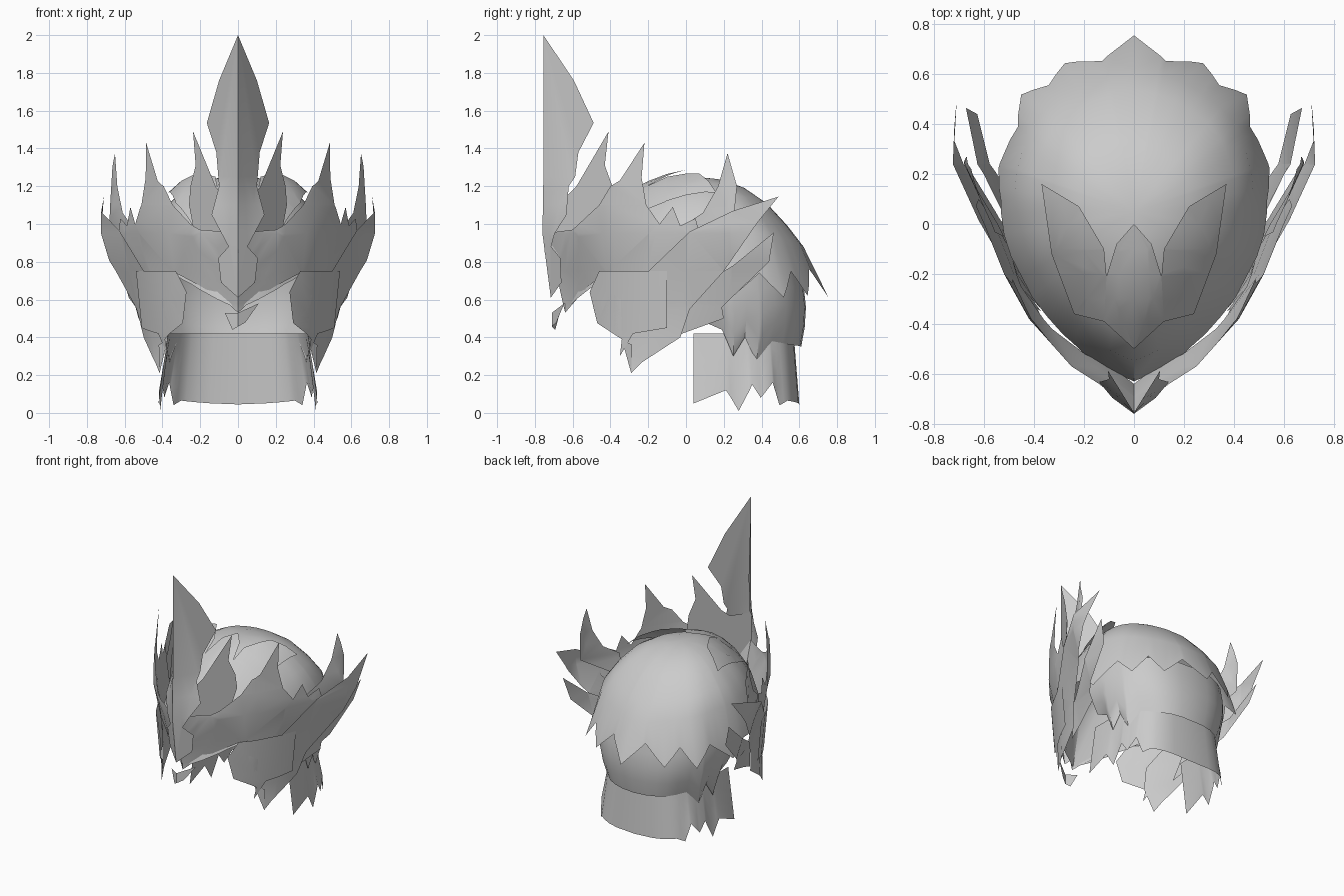
import bpy, bmesh, math

if "Cube" in bpy.data.objects:
    bpy.data.objects.remove(bpy.data.objects["Cube"], do_unlink=True)

GREY = (0.6, 0.6, 0.6, 1)
mat = bpy.data.materials.new("plain grey")
mat.use_nodes = True
mat.diffuse_color = GREY
mat.node_tree.nodes["Principled BSDF"].inputs["Base Color"].default_value = GREY


def interp(table, t):
    """Piecewise linear lookup."""
    if t <= table[0][0]:
        return table[0][1]
    for (a, p), (b, q) in zip(table, table[1:]):
        if t <= b:
            return p + (q - p) * (t - a) / (b - a)
    return table[-1][1]


def finish(name, bm, mirror=True):
    if mirror:
        bmesh.ops.mirror(bm, geom=bm.verts[:] + bm.edges[:] + bm.faces[:],
                         axis='X', merge_dist=0.002)
    bmesh.ops.recalc_face_normals(bm, faces=bm.faces)
    me = bpy.data.meshes.new(name)
    bm.to_mesh(me)
    bm.free()
    me.materials.append(mat)
    ob = bpy.data.objects.new(name, me)
    bpy.context.collection.objects.link(ob)
    bpy.ops.object.select_all(action='DESELECT')
    ob.select_set(True)
    bpy.context.view_layer.objects.active = ob
    bpy.ops.object.shade_smooth_by_angle(angle=math.radians(40))


def sheet(name, outline, place, u_cuts=(), v_cuts=(), mirror=True):
    """Flat outline, sliced along u and v, then bent into space by place(u, v)."""
    bm = bmesh.new()
    bm.faces.new([bm.verts.new((u, v, 0)) for u, v in outline])
    bmesh.ops.triangulate(bm, faces=bm.faces[:])
    cuts = [((c, 0, 0), (1, 0, 0)) for c in u_cuts]
    cuts += [((0, c, 0), (0, 1, 0)) for c in v_cuts]
    for co, no in cuts:
        geom = bm.verts[:] + bm.edges[:] + bm.faces[:]
        bmesh.ops.bisect_plane(bm, geom=geom, plane_co=co, plane_no=no)
    for v in bm.verts:
        v.co = place(v.co.x, v.co.y)
    finish(name, bm, mirror)


def loft(name, rows):
    bm = bmesh.new()
    grid = [[bm.verts.new(p) for p in row] for row in rows]
    for r, s in zip(grid, grid[1:]):
        for i in range(len(r) - 1):
            bm.faces.new((r[i], r[i + 1], s[i + 1], s[i]))
    bmesh.ops.remove_doubles(bm, verts=bm.verts, dist=0.0005)
    finish(name, bm)


# Skull cap: angle is measured from the back, around to the front
CAP_Y = 0.05
CAP_R = [(0, .65), (29, .62), (47, .61), (60, .58), (74, .56), (96, .52),
         (126, .52), (152, .57), (180, .68)]
# The back slopes, the sides are fuller
SLOPED = [(0, 1.25), (.2, 1.235), (.4, 1.19), (.58, 1.11), (.75, .99), (.88, .88), (1, .74)]
FULL = [(0, 1.25), (.2, 1.245), (.4, 1.22), (.58, 1.17), (.75, 1.08), (.88, .98), (1, .78)]
FULLNESS = [(0, 0), (30, .4), (60, .8), (110, .85), (180, .5)]
# Jagged rim: angle, height, radius
RIM = [(0, .61, .705), (12, .76, .615), (25, .62, .655), (34, .75, .61),
       (44, .61, .65), (54, .74, .575), (72, .6, .57), (85, .7, .535),
       (120, .72, .52), (140, .74, .545), (155, .68, .58), (180, .55, .68)]
RIM_Z = [(a, z) for a, z, r in RIM]
RIM_R = [(a, r) for a, z, r in RIM]


def polar(angle, r, z):
    a = math.radians(angle)
    return (r * math.sin(a), CAP_Y + r * math.cos(a), z)


def cap_height(angle, s):
    w = interp(FULLNESS, angle)
    return interp(SLOPED, s) * (1 - w) + interp(FULL, s) * w


angles = sorted({a for a, _ in RIM_Z} | set(range(0, 181, 10)))
rows = [[polar(a, interp(CAP_R, a) * s, cap_height(a, s)) for a in angles]
        for s in (0, .2, .4, .58, .75, .88)]
rows.append([polar(a, interp(RIM_R, a), interp(RIM_Z, a)) for a in angles])
loft("skull_cap", rows)


# Leaf plates rising off the cap
def on_cap(lift):
    def place(x, y):
        angle = math.degrees(math.atan2(abs(x), y - CAP_Y))
        s = math.hypot(x, y - CAP_Y) / interp(CAP_R, angle)
        return (x, y, cap_height(angle, s) + .012 + lift * max(0, y + .24))
    return place


steps = [i / 10 for i in range(-5, 2)]
sheet("top_leaf", [(0, 0), (.07, -.08), (.11, -.21), (.12, -.39), (0, -.5)],
      on_cap(.12), (.06,), steps)
sheet("side_leaf", [(.37, .16), (.22, .07), (.12, -.1), (.11, -.21), (.12, -.39),
                    (.24, -.36), (.33, -.12)], on_cap(.14), (.2, .3), steps)


# Neck guards: curved sheets around the back
def guard(name, centre_y, top, bottom, edge, z_top, square, bulge):
    cols = sorted({a for a, _ in edge} | set(range(0, 91, 10)))
    rows = []
    for k in range(5):
        t, row = k / 4, []
        for a in cols:
            c, s = math.cos(math.radians(a)), math.sin(math.radians(a))
            rx, ry = [p + (q - p) * t + bulge * math.sin(math.pi * t)
                      for p, q in zip(top, bottom)]
            z = z_top + (interp(edge, a) - z_top) * t
            row.append((rx * s ** square, centre_y + ry * max(c, 0) ** square, z))
        rows.append(row)
    loft(name, rows)


guard("upper_neck_guard", .1, (.47, .5), (.4, .51),
      [(0, .35), (30, .36), (50, .38), (62, .27), (70, .4), (77, .3), (83, .44),
       (90, .48)], .77, .82, .03)
guard("lower_neck_guard", .04, (.37, .53), (.42, .56),
      [(0, .045), (35, .065), (45, .04), (52, .16), (62, .08), (68, .15), (76, .01),
       (82, .12), (90, .05)], .42, .6, 0)

# Crown: plates follow this footprint, half width for each depth
FOOT = [(-.75, 0), (-.64, .14), (-.57, .25), (-.38, .42), (-.2, .52),
        (0, .6), (.24, .71), (.5, .7)]
DEPTHS = [y for y, _ in FOOT[1:-1]]


def on_crown(offset):
    def place(y, z):
        drop = max(0, .95 - z)
        shift = min(.11, .3 * drop) * min(1, max(0, (.1 - y) / .4))
        lean = .3 * drop * min(1, max(0, (y + .3) / .5))
        tuck = .06 * max(0, z - 1.05)
        return (max(0, interp(FOOT, y - shift) - lean - tuck + offset), y, z)
    return place


plates = {
    "crown_band": (0, [
        (-.64, .53), (-.69, .75), (-.75, .95), (-.6, .97), (-.46, 1.1), (-.4, 1.2),
        (-.35, 1.23), (-.22, 1.43), (-.235, 1.245), (-.21, 1.1), (-.14, 1), (-.07, 1.09),
        (-.03, .99), (.05, 1.03), (.1, .85), (-.1, .6), (-.25, .72), (-.42, .74),
        (-.52, .67)]),
    "front_wing": (.015, [
        (.49, 1.145), (.25, 1.07), (.02, .96), (-.22, .73), (-.33, .55), (-.34, .39),
        (-.285, .36), (-.29, .21), (-.23, .27), (-.03, .4), (.02, .55), (.2, .75),
        (.38, 1.01)]),
    "upper_wing": (-.03, [
        (.22, 1.375), (.27, 1.2), (.25, 1), (-.05, .8), (-.03, .98), (.09, 1.06),
        (.17, 1.2)]),
    "lower_wing": (-.03, [
        (.465, .955), (.44, .8), (.19, .56), (.2, .5), (-.02, .42), (-.12, .38),
        (-.05, .6), (.25, .78)]),
}
for name, (offset, outline) in plates.items():
    sheet(name, outline, on_crown(offset), DEPTHS, (.58, .75, .95, 1.1))

# Ragged locks hanging beneath the band, beside the face opening
sheet("side_lock", [(-.46, .75), (-.51, .64), (-.47, .475), (-.4, .64), (-.345, .6),
                    (-.34, .39), (-.35, .3), (-.28, .42), (-.1, .45), (-.1, .75)],
      lambda y, z: (interp(FOOT, y) - .02 - .1 * (.75 - z), y, z), DEPTHS)

# Inner spikes beside the centre blade
sheet("inner_spike", [(-.75, 1.15), (-.63, 1.15), (-.58, 1.2), (-.41, 1.49),
                      (-.43, 1.31), (-.39, 1.2), (-.38, 1.1), (-.42, .95), (-.6, .8),
                      (-.75, .85)],
      lambda y, z: ((y + .75) * .7, y, z))


# Folded centre blade
def on_blade(x, z):
    k = min(1, max(0, (z - .95) / .3))
    slope = 1.35 + (.62 - 1.35) * k
    return (x, -.755 - .005 * (1 - k) + x / slope + .13 * max(0, .95 - z), z)


sheet("centre_blade", [(0, 2), (.1, 1.76), (.165, 1.535), (.115, 1.38), (.1, 1.2),
                       (.14, 1.05), (.05, .88), (.105, .82), (.09, .69), (0, .61)],
      on_blade, (), (.95, 1.1, 1.25))

# Small drop under the brow
sheet("brow_drop", [(-.07, .53), (-.03, .44), (.04, .48), (.11, .58), (0, .53)],
      lambda x, z: (x, -.71 + abs(x) * .6, z), (0,), (), False)
